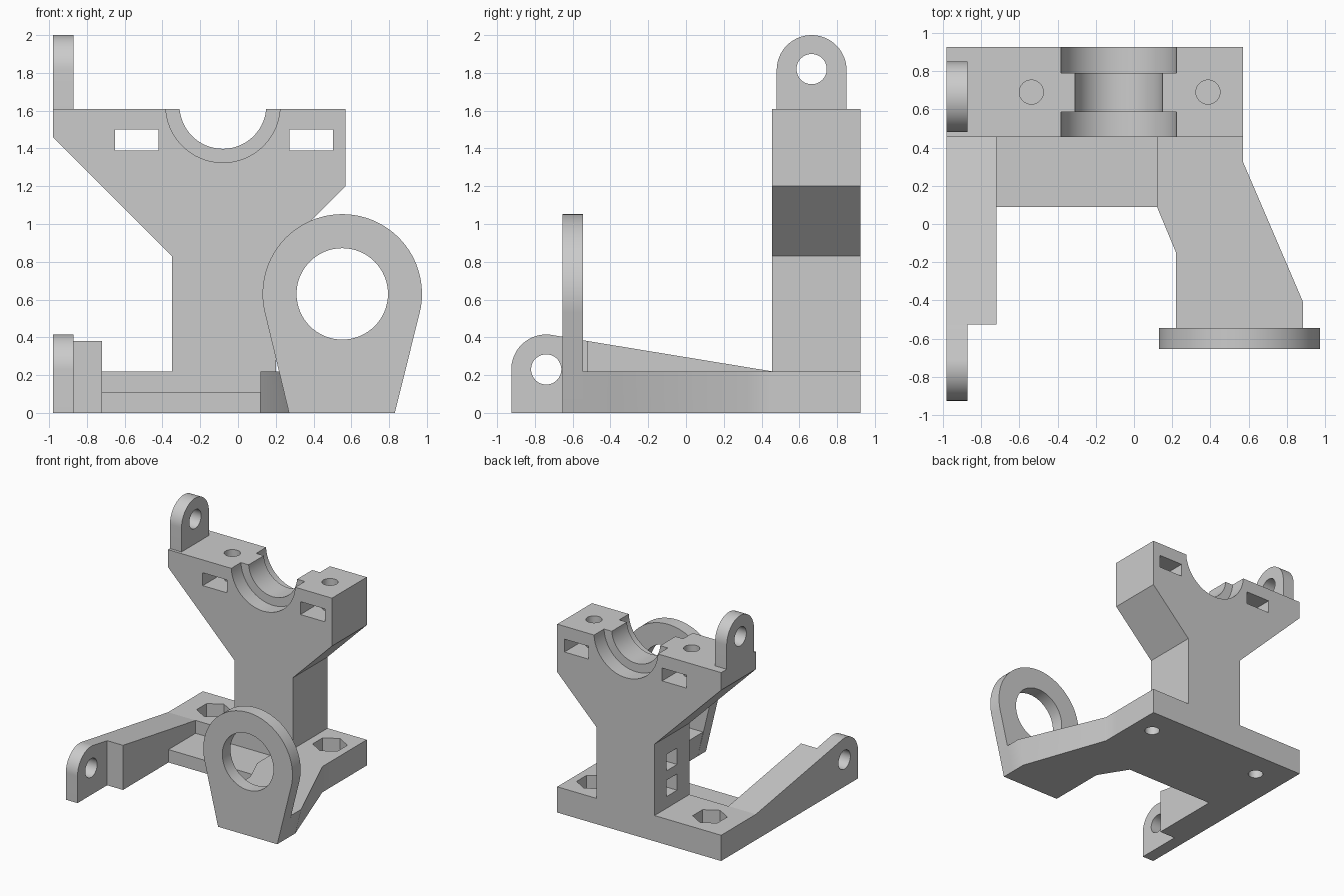
import bpy, bmesh
from math import cos, sin, radians, pi

if "Cube" in bpy.data.objects:
    bpy.data.objects.remove(bpy.data.objects["Cube"], do_unlink=True)

grey = bpy.data.materials.new("plain grey")
grey.use_nodes = True
grey.diffuse_color = (0.6, 0.6, 0.6, 1)
grey.node_tree.nodes["Principled BSDF"].inputs["Base Color"].default_value = (0.6, 0.6, 0.6, 1)


def arc(cu, cv, r, start, end, n=32):
    """Points on an arc, angles in degrees."""
    step = (end - start) / n
    return [(cu + r * cos(radians(start + step * i)),
             cv + r * sin(radians(start + step * i))) for i in range(n + 1)]


def prism(name, axis, low, high, pts, end_pts=None):
    """Solid between two matching outlines along an axis."""
    place = {"x": lambda u, v, w: (w, u, v),
             "y": lambda u, v, w: (u, w, v),
             "z": lambda u, v, w: (u, v, w)}[axis]
    bm = bmesh.new()
    a = [bm.verts.new(place(u, v, low)) for u, v in pts]
    b = [bm.verts.new(place(u, v, high)) for u, v in end_pts or pts]
    bm.faces.new(a)
    bm.faces.new(b)
    for i in range(len(a)):
        j = (i + 1) % len(a)
        bm.faces.new((a[i], a[j], b[j], b[i]))
    bmesh.ops.recalc_face_normals(bm, faces=bm.faces)
    mesh = bpy.data.meshes.new(name)
    bm.to_mesh(mesh)
    bm.free()
    mesh.materials.append(grey)
    ob = bpy.data.objects.new(name, mesh)
    bpy.context.collection.objects.link(ob)
    return ob


def rect(u0, u1, v0, v1):
    return [(u0, v0), (u1, v0), (u1, v1), (u0, v1)]


def round_cut(axis, low, high, u, v, r, sides=48, turn=0):
    pts = arc(u, v, r, turn, turn + 360, sides)[:-1]
    return prism("cutter", axis, low, high, pts)


def carve(ob, cutters):
    """Subtract the cutters one after another, then remove them."""
    for c in cutters:
        c.hide_render = True
        m = ob.modifiers.new("cut", "BOOLEAN")
        m.operation = "DIFFERENCE"
        m.solver = "EXACT"
        m.object = c
    bpy.context.view_layer.update()
    deps = bpy.context.evaluated_depsgraph_get()
    mesh = bpy.data.meshes.new_from_object(ob.evaluated_get(deps))
    ob.modifiers.clear()
    ob.data = mesh
    for c in cutters:
        bpy.data.objects.remove(c, do_unlink=True)
    return ob


back, front, mid = 0.925, 0.455, 0.69
parts = []

# Upright column with a flared head, half-round bearing seat and nut slots
column = prism("column", "y", front, back, [
    (-0.35, 0.22), (0.2, 0.22), (0.2, 0.83), (0.57, 1.2),
    (0.57, 1.61), (-0.98, 1.61), (-0.98, 1.46), (-0.35, 0.83)])
cuts = [round_cut("y", 0.3, 1.1, -0.08, 1.628, 0.23, 64),
        round_cut("y", 0.3, 0.585, -0.08, 1.628, 0.303, 64),
        round_cut("y", 0.79, 1.1, -0.08, 1.628, 0.303, 64)]
for x in (-0.537, 0.387):
    cuts.append(prism("cutter", "y", 0.3, 1.1, rect(x - 0.115, x + 0.115, 1.39, 1.5)))
    cuts.append(round_cut("z", 1.25, 1.8, x, mid, 0.063))
for z in (0.39, 0.61):
    cuts.append(prism("cutter", "x", -0.5, -0.1, rect(mid - 0.07, mid + 0.07, z - 0.07, z + 0.07)))
parts.append(carve(column, cuts))

# Base block with hexagonal nut recesses
base = prism("base_block", "z", 0, 0.22, rect(-0.98, 0.57, front, back))
cuts = []
for x in (-0.71, 0.387):
    cuts.append(round_cut("z", -0.1, 0.4, x, mid, 0.06))
    cuts.append(round_cut("z", 0.11, 0.4, x, mid, 0.135, 6, 30))
parts.append(carve(base, cuts))

# Thin web between the two arms
parts.append(prism("base_web", "z", 0, 0.11, rect(-0.72, 0.12, 0.09, front)))

# Sloping arm with its end lug
parts.append(prism("sloping_arm", "x", -0.98, -0.72, [
    (front, 0), (front, 0.22), (-0.525, 0.381), (-0.525, 0)]))
lug = prism("arm_lug", "x", -0.98, -0.87,
            [(-0.525, 0), (-0.525, 0.381)] + arc(-0.74, 0.23, 0.185, 80.7, 180)
            + [(-0.925, 0)])
parts.append(carve(lug, [round_cut("x", -1.2, -0.7, -0.74, 0.23, 0.08)]))

# Rounded lug on top of the head
lug = prism("top_lug", "x", -0.98, -0.87,
            [(0.48, 1.61)] + [(0.85, 1.61)] + arc(0.665, 1.815, 0.185, 0, 180))
parts.append(carve(lug, [round_cut("x", -1.2, -0.7, 0.665, 1.82, 0.08)]))

# Angled arm, narrowing toward its underside at the ring
shared = [(0.12, 0.09), (0.12, front), (0.57, front), (0.57, 0.325)]
parts.append(prism("angled_arm", "z", 0, 0.22,
                   shared + [(0.83, -0.41), (0.83, -0.545), (0.27, -0.545), (0.27, -0.15)],
                   shared + [(0.885, -0.41), (0.885, -0.545), (0.22, -0.545), (0.22, -0.15)]))

# Ring plate with tapering foot
ring = prism("ring_plate", "y", -0.655, -0.545,
             [(0.27, 0), (0.83, 0)] + arc(0.552, 0.63, 0.422, -13.6, 193.6, 64))
parts.append(carve(ring, [round_cut("y", -0.8, -0.4, 0.552, 0.63, 0.242, 64)]))

# Smooth the round surfaces, keep the edges sharp
bpy.ops.object.select_all(action="DESELECT")
for ob in parts:
    ob.select_set(True)
bpy.context.view_layer.objects.active = parts[0]
bpy.ops.object.shade_smooth_by_angle(angle=pi / 6)
